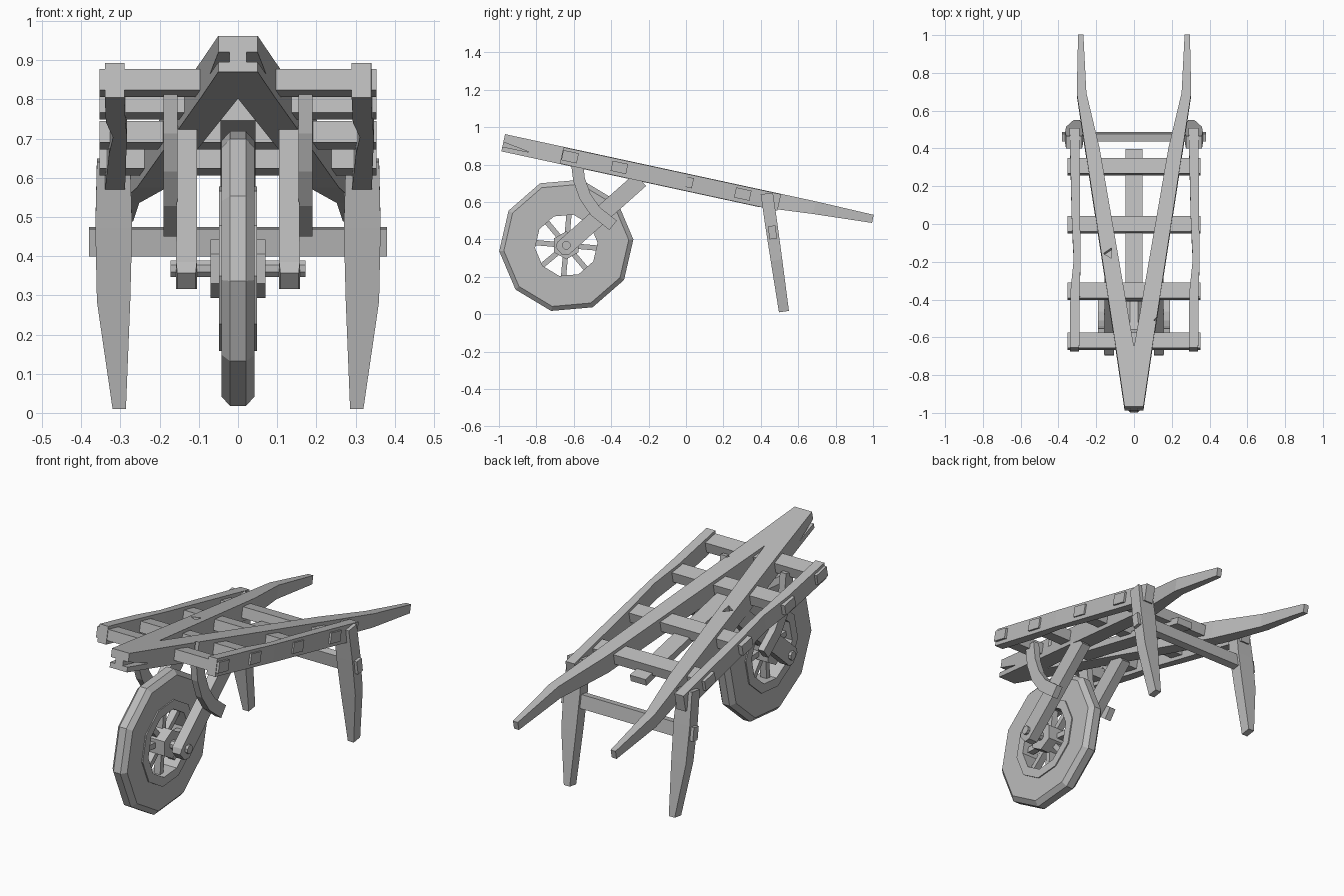
import bpy, bmesh, math
from mathutils import Vector

if "Cube" in bpy.data.objects:
    bpy.data.objects.remove(bpy.data.objects["Cube"])

wood = bpy.data.materials.new("grey wood")
wood.use_nodes = True
GREY = (0.5, 0.5, 0.5, 1)
wood.diffuse_color = GREY
wood.node_tree.nodes["Principled BSDF"].inputs["Base Color"].default_value = GREY

TILT = -0.213            # slope of the load bed
DECK = (0, 0, 0.705)
AXLE = (0, -0.64, 0.368)


def finish(name, bm, loc=(0, 0, 0), rot=0.0, mirror=False):
    bmesh.ops.recalc_face_normals(bm, faces=bm.faces[:])
    me = bpy.data.meshes.new(name)
    bm.to_mesh(me)
    bm.free()
    me.materials.append(wood)
    ob = bpy.data.objects.new(name, me)
    ob.location = loc
    ob.rotation_euler.x = rot
    bpy.context.scene.collection.objects.link(ob)
    if mirror:
        ob.modifiers.new("Mirror", 'MIRROR').use_mirror_merge = False
    return ob


def skin(bm, rings):
    """Join rings of points into a closed solid."""
    loops = [[bm.verts.new(p) for p in r] for r in rings]
    n = len(loops[0])
    for a, b in zip(loops, loops[1:]):
        for i in range(n):
            bm.faces.new((a[i], a[(i + 1) % n], b[(i + 1) % n], b[i]))
    bm.faces.new(loops[0])
    bm.faces.new(loops[-1])


def plank(name, sections, loc=(0, 0, 0), rot=0.0, mirror=False):
    """Sections along local y: (y, x0, x1, z0, z1)."""
    bm = bmesh.new()
    skin(bm, [[(a, y, c), (b, y, c), (b, y, d), (a, y, d)] for y, a, b, c, d in sections])
    return finish(name, bm, loc, rot, mirror)


def box(name, x, y, z, loc, rot=0.0, mirror=False):
    return plank(name, [(s * y[1] + (1 - s) * y[0], *x, *z) for s in (0, 1)], loc, rot, mirror)


def lathe(name, profile, sides, phase, loc):
    """Closed (x, radius) profile swept about the x axis."""
    bm = bmesh.new()
    loops = []
    for i in range(sides):
        t = phase + math.tau * i / sides
        loops.append([bm.verts.new((x, r * math.cos(t), r * math.sin(t))) for x, r in profile])
    n = len(profile)
    for i in range(sides):
        a, b = loops[i], loops[(i + 1) % sides]
        for j in range(n):
            bm.faces.new((a[j], a[(j + 1) % n], b[(j + 1) % n], b[j]))
    return finish(name, bm, loc)


def rod(name, half, radius, sides, phase, loc):
    bm = bmesh.new()
    skin(bm, [[(x, radius * math.cos(phase + math.tau * i / sides),
                radius * math.sin(phase + math.tau * i / sides)) for i in range(sides)]
              for x in (-half, half)])
    return finish(name, bm, loc)


def chip(ob, rings):
    """Cut a wedge out of a timber."""
    bm = bmesh.new()
    skin(bm, rings)
    cutter = finish("chip_cutter", bm, DECK, TILT)
    cutter.hide_render = True
    cutter.hide_viewport = True
    cutter.display_type = 'WIRE'
    mod = ob.modifiers.new("Chip", 'BOOLEAN')
    mod.operation = 'DIFFERENCE'
    mod.solver = 'EXACT'
    mod.object = cutter


# Long handle beams meeting in a point at the front
beam = [(-1.0, -0.004, 0.05, -0.047, 0.047), (-0.7, -0.004, 0.093, -0.047, 0.047),
        (0.4, 0.182, 0.258, -0.047, 0.047), (0.7, 0.252, 0.303, -0.022, 0.047),
        (1.018, 0.268, 0.296, -0.002, 0.042)]
for side, s in (("left", 1), ("right", -1)):
    ob = plank(side + "_handle_beam", [(y, s * a, s * b, c, d) for y, a, b, c, d in beam], DECK, TILT)
    # split in the nose
    chip(ob, [[(x, -1.05, -0.022), (x, -1.05, 0.012), (x, -0.85, -0.02)]
              for x in (s * 0.022, s * 0.2)])
    # knocked-out corner
    cx, cy = (-0.15, -0.17) if s < 0 else (0.105, -0.53)
    chip(ob, [[(cx - s * 0.03, cy - 0.025, z), (cx - s * 0.03, cy + 0.03, z), (cx + s * 0.012, cy, z)]
              for z in (0.0, 0.08)] if s < 0 else
         [[(cx + 0.04, cy - 0.03, z), (cx + 0.04, cy + 0.04, z), (cx, cy, z)] for z in (0.0, 0.08)])

# Slightly bent side rails
for side, s in (("left", 1), ("right", -1)):
    plank(side + "_side_rail",
          [(y, s * 0.315 + bend - w, s * 0.315 + bend + w, -0.045, 0.045)
           for y, bend, w in ((-0.68, 0, 0.025), (-0.38, 0.003, 0.025), (-0.2, 0.014, 0.018),
                              (0.0, 0.008, 0.022), (0.51, 0, 0.026))], DECK, TILT)

# Cross slats poking through the rails, and the centre board below them
for i, y in enumerate((-0.635, -0.365, -0.005, 0.31)):
    box(f"cross_slat_{i + 1}", (-0.353, 0.353), (y - 0.042, y + 0.042), (-0.025, 0.03), DECK, TILT)
box("centre_board", (-0.045, 0.045), (-0.41, 0.41), (-0.047, -0.012), DECK, TILT)

# Rear legs and their tie bar
LEG = (0, 0.432, 0.645)
LEG_ROT = math.atan2(-0.62, 0.09)
plank("leg", [(0, 0.275, 0.36, -0.033, 0.033), (0.17, 0.27, 0.364, -0.033, 0.033),
              (0.36, 0.275, 0.36, -0.031, 0.031), (0.638, 0.286, 0.32, -0.027, 0.027)],
      LEG, LEG_ROT, True)
box("leg_tie_bar", (-0.38, 0.38), (0.175, 0.245), (-0.02, 0.02), LEG, LEG_ROT)

# Wheel: bevelled tyre, inner rim, spokes, hub, axle
PHASE = math.radians(5)
lathe("tyre", [(-0.042, 0.2), (-0.042, 0.335), (-0.02, 0.36), (0.02, 0.36), (0.042, 0.335),
               (0.042, 0.2)], 10, PHASE, AXLE)
lathe("inner_rim", [(-0.048, 0.168), (-0.048, 0.215), (0.048, 0.215), (0.048, 0.168)], 10, PHASE, AXLE)
for i in range(8):
    box(f"spoke_{i + 1}", (-0.018, 0.018), (0.03, 0.19), (-0.014, 0.014), AXLE,
        math.radians(40) + math.tau * i / 8)
rod("hub", 0.07, 0.075, 6, math.radians(30), AXLE)
rod("axle", 0.172, 0.023, 8, math.radians(22.5), AXLE)

# Fork arms from the axle up to the beams
plank("fork_arm", [(-0.05, 0.108, 0.155, -0.025, 0.03), (-0.025, 0.105, 0.158, -0.047, 0.045),
                   (0.53, 0.105, 0.155, -0.045, 0.045)], AXLE, math.radians(41.5), True)

# Curved brackets under the front slat
path = [Vector(p) for p in ((-0.585, 0.83), (-0.572, 0.72), (-0.54, 0.63), (-0.485, 0.55), (-0.39, 0.475))]
rings = []
for i, p in enumerate(path):
    d = (path[min(i + 1, len(path) - 1)] - path[max(i - 1, 0)]).normalized()
    n = Vector((-d.y, d.x)) * 0.032
    rings.append([(x, *(p + n * k)) for x, k in ((0.155, -1), (0.19, -1), (0.19, 1), (0.155, 1))])
bm = bmesh.new()
skin(bm, rings)
finish("curved_bracket", bm, mirror=True)
